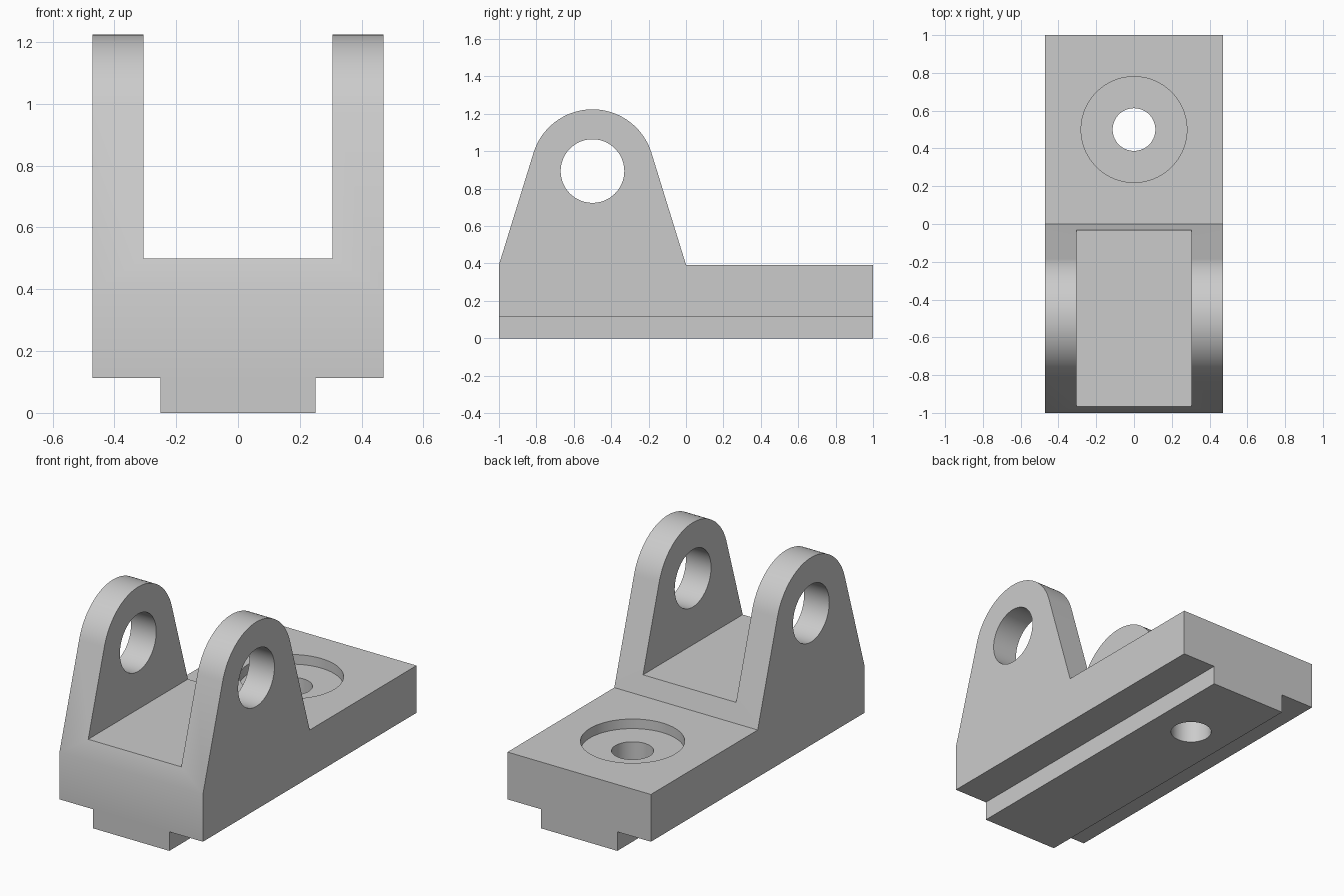
import bpy, bmesh, math
from mathutils import Matrix, Vector

old = bpy.data.objects.get("Cube")
if old:
    bpy.data.objects.remove(old, do_unlink=True)

# Main dimensions
HALF_W, EAR_IN, KEY_W = 0.47, 0.305, 0.25
DECK_Z, SLOT_Z, KEY_Z = 0.393, 0.5, 0.113
PIN_Y, PIN_Z, EAR_R = -0.5, 0.894, 0.33

grey = bpy.data.materials.new("plain grey")
grey.use_nodes = True
colour = (0.6, 0.6, 0.6, 1)
grey.diffuse_color = colour
grey.node_tree.nodes["Principled BSDF"].inputs["Base Color"].default_value = colour


def add_object(name, bm):
    bmesh.ops.recalc_face_normals(bm, faces=bm.faces)
    mesh = bpy.data.meshes.new(name)
    bm.to_mesh(mesh)
    bm.free()
    mesh.materials.append(grey)
    obj = bpy.data.objects.new(name, mesh)
    bpy.context.collection.objects.link(obj)
    return obj


def box(name, low, high):
    low, high = Vector(low), Vector(high)
    bm = bmesh.new()
    matrix = Matrix.Translation((low + high) / 2) @ Matrix.Diagonal((*(high - low), 1))
    bmesh.ops.create_cube(bm, size=1, matrix=matrix)
    return add_object(name, bm)


def cylinder(name, radius, length, centre, axis="Z"):
    bm = bmesh.new()
    matrix = Matrix.Translation(centre)
    if axis == "X":
        matrix = matrix @ Matrix.Rotation(math.pi / 2, 4, "Y")
    bmesh.ops.create_cone(bm, cap_ends=True, segments=96, radius1=radius,
                          radius2=radius, depth=length, matrix=matrix)
    return add_object(name, bm)


# Side profile: straight flanks tangent to the rounded ear top
rise, run = PIN_Z - DECK_Z, 0.5
tangent = math.atan2(rise, run) + math.asin(EAR_R / math.hypot(rise, run))
start, end = tangent + math.pi / 2, math.pi / 2 - tangent
profile = [(1, 0), (1, DECK_Z), (0, DECK_Z)]
steps = 48
for i in range(steps + 1):
    a = end + (start - end) * i / steps
    profile.append((PIN_Y + EAR_R * math.cos(a), PIN_Z + EAR_R * math.sin(a)))
profile += [(-1, DECK_Z), (-1, 0)]

bm = bmesh.new()
face = bm.faces.new([bm.verts.new((-HALF_W, y, z)) for y, z in profile])
result = bmesh.ops.extrude_face_region(bm, geom=[face])
moved = [v for v in result["geom"] if isinstance(v, bmesh.types.BMVert)]
bmesh.ops.translate(bm, verts=moved, vec=(2 * HALF_W, 0, 0))
bracket = add_object("clevis_bracket", bm)

# Slot between the ears, pin hole, recessed bolt hole, and key rebates
cutters = [
    box("slot_cutter", (-EAR_IN, -1.2, SLOT_Z), (EAR_IN, 0.2, 1.5)),
    cylinder("pin_cutter", 0.17, 2, (0, PIN_Y, PIN_Z), "X"),
    cylinder("recess_cutter", 0.28, 0.4, (0, 0.5, DECK_Z - 0.057 + 0.2)),
    cylinder("bolt_cutter", 0.113, 2, (0, 0.5, 0)),
    box("left_rebate_cutter", (KEY_W, -1.2, -0.2), (0.7, 1.2, KEY_Z)),
    box("right_rebate_cutter", (-0.7, -1.2, -0.2), (-KEY_W, 1.2, KEY_Z)),
]
bpy.ops.object.select_all(action="DESELECT")
bracket.select_set(True)
bpy.context.view_layer.objects.active = bracket
for cutter in cutters:
    cutter.hide_render = True
    mod = bracket.modifiers.new(cutter.name, "BOOLEAN")
    mod.operation = "DIFFERENCE"
    mod.solver = "EXACT"
    mod.object = cutter
    bpy.ops.object.modifier_apply(modifier=mod.name)
    bpy.data.objects.remove(cutter, do_unlink=True)

bpy.ops.object.shade_smooth_by_angle(angle=math.radians(30))
